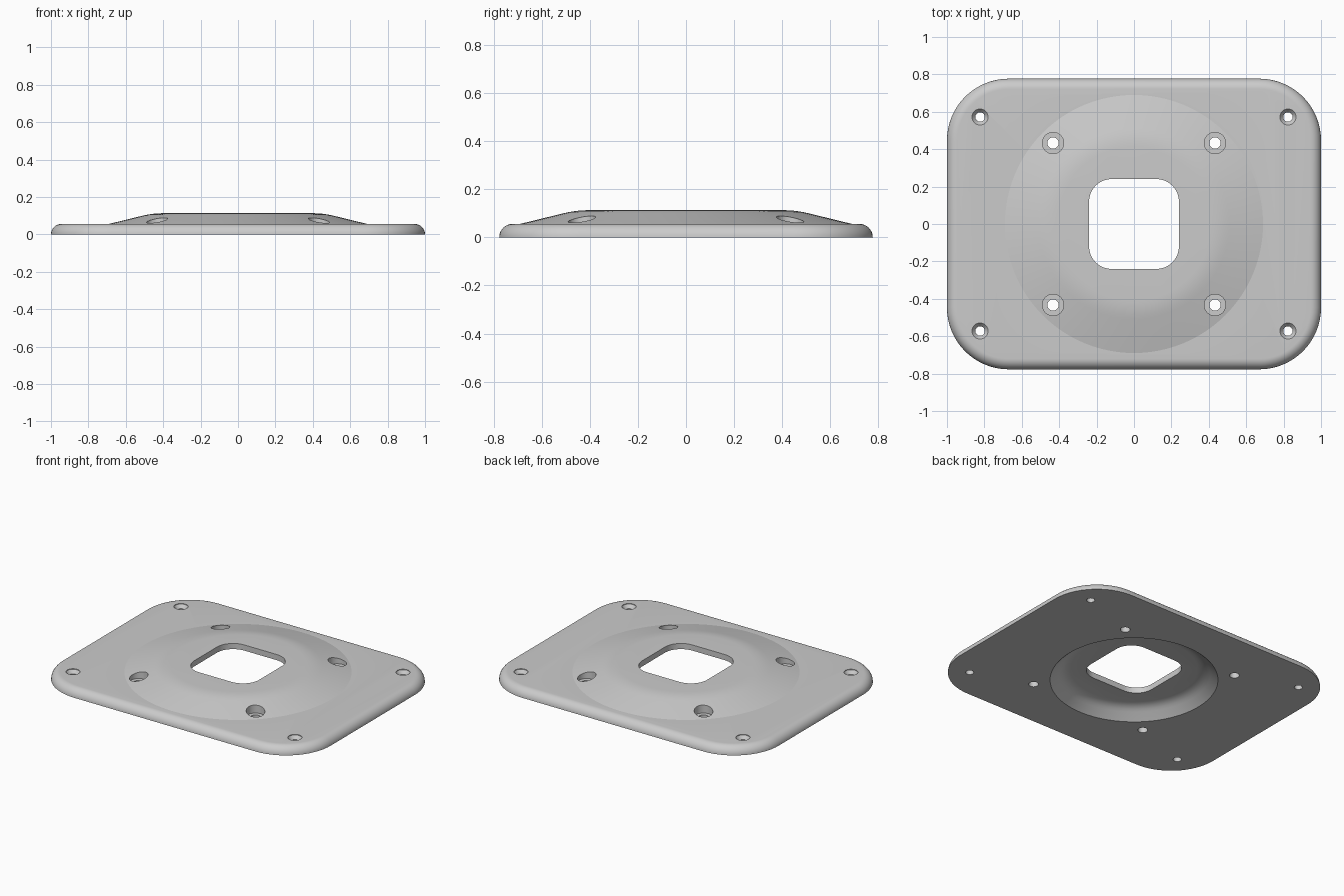
import bpy, bmesh
from math import sin, cos, pi, radians

cube = bpy.data.objects.get("Cube")
if cube:
    bpy.data.objects.remove(cube, do_unlink=True)

grey = bpy.data.materials.new("plain grey")
grey.use_nodes = True
colour = (0.6, 0.6, 0.6, 1)
grey.diffuse_color = colour
grey.node_tree.nodes["Principled BSDF"].inputs["Base Color"].default_value = colour


def stack(name, loops):
    """Closed solid skinned over a stack of loops, bottom to top."""
    bm = bmesh.new()
    rings = [[bm.verts.new(p) for p in loop] for loop in loops]
    n = len(rings[0])
    for low, high in zip(rings, rings[1:]):
        for i in range(n):
            j = (i + 1) % n
            bm.faces.new((low[i], low[j], high[j], high[i]))
    bm.faces.new(rings[0][::-1])
    bm.faces.new(rings[-1])
    mesh = bpy.data.meshes.new(name)
    bm.to_mesh(mesh)
    bm.free()
    mesh.materials.append(grey)
    obj = bpy.data.objects.new(name, mesh)
    bpy.context.collection.objects.link(obj)
    return obj


def rounded_rect(hx, hy, r, z, steps=16):
    pts = []
    for q, (sx, sy) in enumerate([(1, 1), (-1, 1), (-1, -1), (1, -1)]):
        for k in range(steps + 1):
            a = (q + k / steps) * pi / 2
            pts.append((sx * (hx - r) + r * cos(a), sy * (hy - r) + r * sin(a), z))
    return pts


def lathe(name, profile, x=0, y=0, sides=96):
    return stack(name, [[(x + r * cos(2 * pi * i / sides), y + r * sin(2 * pi * i / sides), z)
                         for i in range(sides)] for r, z in profile])


def combine(target, other, operation):
    mod = target.modifiers.new(operation, 'BOOLEAN')
    mod.operation, mod.object, mod.solver = operation, other, 'EXACT'
    bpy.context.view_layer.objects.active = target
    bpy.ops.object.modifier_apply(modifier=mod.name)
    bpy.data.objects.remove(other, do_unlink=True)


# Base plate with a quarter-round upper edge
T = 0.056
loops = []
for k in range(11):
    a = k / 10 * pi / 2
    inset = T * (1 - cos(a))
    loops.append(rounded_rect(1 - inset, 0.777 - inset, 0.33 - inset, T * sin(a)))
plate = stack("mounting_plate", loops)

# Raised centre: shallow cone easing into a flat top
dome = lathe("raised_centre", [(0.69, 0.03), (0.69, T), (0.51, 0.1), (0.485, 0.1055),
                               (0.46, 0.1095), (0.435, 0.112), (0.41, 0.113)])
combine(plate, dome, 'UNION')

# Recess underneath, flared at its mouth
recess = lathe("under_recess", [(0.51, -0.02), (0.51, 0), (0.462, 0.042), (0.447, 0.054),
                                (0.43, 0.064), (0.41, 0.071), (0.385, 0.075)])
combine(plate, recess, 'DIFFERENCE')

# Central cable opening
opening = stack("centre_opening", [rounded_rect(0.24, 0.24, 0.12, z) for z in (-0.1, 0.2)])
combine(plate, opening, 'DIFFERENCE')

# Countersunk corner holes and counterbored inner holes
for sx in (-1, 1):
    for sy in (-1, 1):
        corner = lathe("corner_hole", [(0.025, -0.1), (0.025, 0.03), (0.043, T - 0.004),
                                       (0.043, 0.2)], sx * 0.823, sy * 0.572, 32)
        combine(plate, corner, 'DIFFERENCE')
        inner = lathe("inner_hole", [(0.03, -0.1), (0.03, 0.035), (0.057, 0.035),
                                     (0.057, 0.2)], sx * 0.433, sy * 0.433, 32)
        combine(plate, inner, 'DIFFERENCE')

# Smooth curves, crisp edges
bpy.ops.object.select_all(action='DESELECT')
plate.select_set(True)
bpy.context.view_layer.objects.active = plate
bpy.ops.object.shade_smooth_by_angle(angle=radians(12.5))
